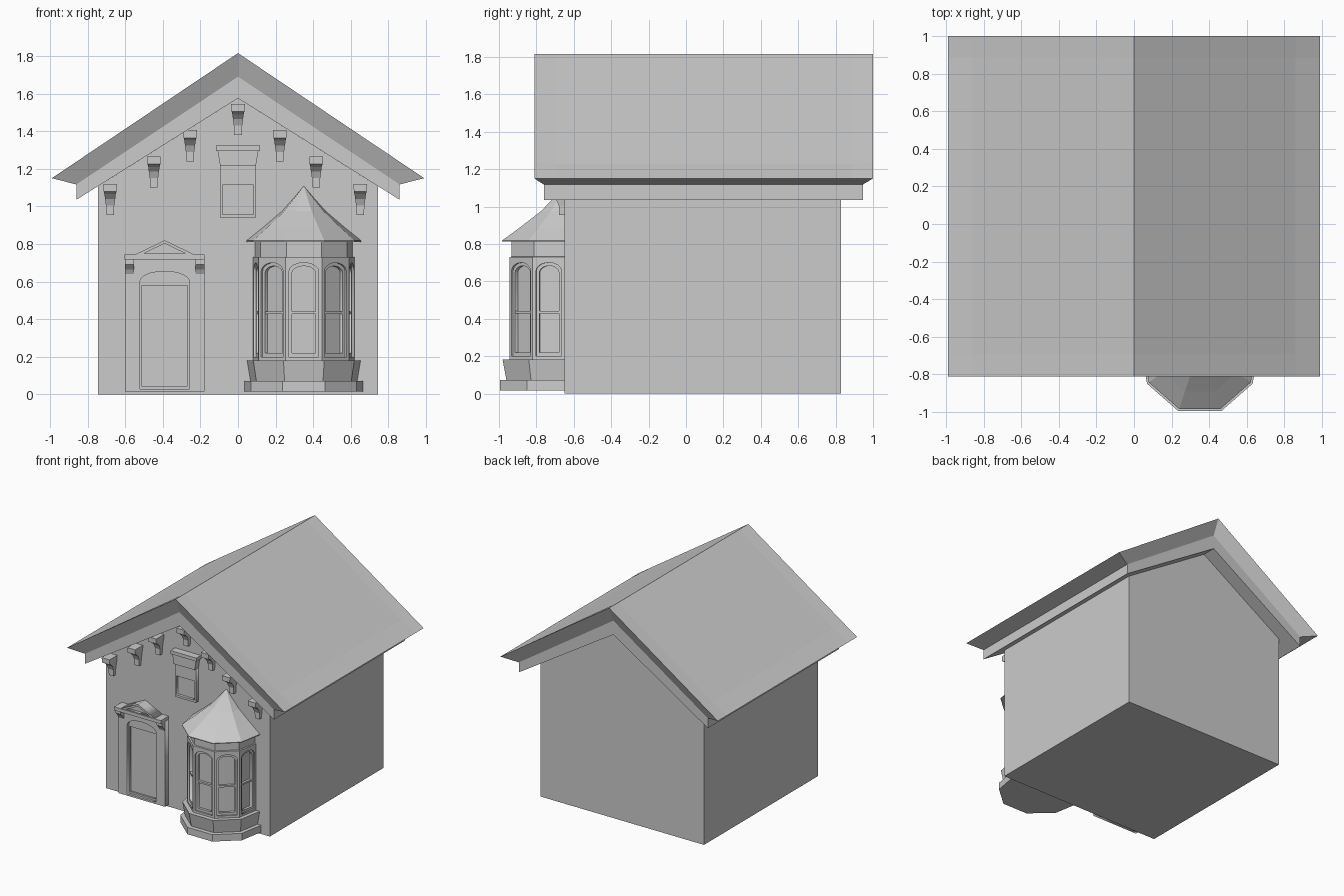
import bpy, bmesh, math
from mathutils import Vector, Matrix

if "Cube" in bpy.data.objects:
    bpy.data.objects.remove(bpy.data.objects["Cube"])

GREY = bpy.data.materials.new("plain_grey")
GREY.diffuse_color = (0.6, 0.6, 0.6, 1)
GREY.use_nodes = True
GREY.node_tree.nodes["Principled BSDF"].inputs["Base Color"].default_value = GREY.diffuse_color
WALL = -0.65          # y of the front wall


def finish(name, bm):
    bmesh.ops.recalc_face_normals(bm, faces=bm.faces)
    me = bpy.data.meshes.new(name)
    bm.to_mesh(me)
    bm.free()
    me.materials.append(GREY)
    ob = bpy.data.objects.new(name, me)
    bpy.context.collection.objects.link(ob)
    return ob


def loft(name, rings, caps=None):
    """Skin closed rings; caps lists index groups to fill on both ends."""
    bm = bmesh.new()
    rows = [[bm.verts.new(p) for p in r] for r in rings]
    n = len(rings[0])
    for a, b in zip(rows, rows[1:]):
        for i in range(n):
            j = (i + 1) % n
            bm.faces.new((a[i], a[j], b[j], b[i]))
    for row in (rows[0], rows[-1]):
        for group in (caps or [range(n)]):
            bm.faces.new([row[i] for i in group])
    return finish(name, bm)


def prism(name, profile, y0, y1):
    """Extrude an x,z profile along y."""
    return loft(name, [[(x, y, z) for x, z in profile] for y in (y0, y1)])


def box(name, x0, x1, z0, z1, depth):
    """Box standing proud of the front wall."""
    return prism(name, [(x0, z0), (x1, z0), (x1, z1), (x0, z1)], WALL + 0.01, WALL - depth)


def arch(x0, x1, z0, spring, top, n=10):
    """Outline of an opening with a segmental arched head."""
    c, r = (x0 + x1) / 2, (x1 - x0) / 2
    head = [(c + r * math.cos(math.pi * i / n),
             spring + (top - spring) * math.sin(math.pi * i / n)) for i in range(n + 1)]
    return [(x0, z0), (x1, z0)] + head


def rect(x0, x1, z0, z1):
    return [(x0, z0), (x1, z0), (x1, z1), (x0, z1)]


def frame(name, outer, hole, depth, matrix):
    """Flat panel with an opening; local x, up, outward; front face at 0."""
    cu = bpy.data.curves.new(name, 'CURVE')
    cu.dimensions = '2D'
    cu.fill_mode = 'BOTH'
    cu.extrude = depth / 2
    for pts in (outer, hole):
        sp = cu.splines.new('POLY')
        sp.points.add(len(pts) - 1)
        for p, q in zip(sp.points, pts):
            p.co = (q[0], q[1], 0, 1)
        sp.use_cyclic_u = True
    tmp = bpy.data.objects.new(name + "_curve", cu)
    bpy.context.collection.objects.link(tmp)
    me = bpy.data.meshes.new_from_object(tmp.evaluated_get(bpy.context.evaluated_depsgraph_get()))
    bpy.data.objects.remove(tmp)
    me.transform(matrix @ Matrix.Translation((0, 0, -depth / 2)))
    me.materials.clear()
    me.materials.append(GREY)
    ob = bpy.data.objects.new(name, me)
    bpy.context.collection.objects.link(ob)
    return ob


def facing(origin, along):
    """Matrix for a vertical panel: x along the facet, y up, z outward."""
    d, up = Vector(along).normalized(), Vector((0, 0, 1))
    m = Matrix((d, up, d.cross(up))).transposed().to_4x4()
    return Matrix.Translation(origin) @ m


# House walls with gables
prism("house_walls", [(-0.745, 0), (0.745, 0), (0.745, 1.107), (0, 1.575), (-0.745, 1.107)], WALL, 0.83)


# Roof eaves: outer edge, sloped underside, vertical fascia, soffit
def roof_ring(hx, y0, y1, eave, ridge):
    return [(-hx, y0, eave), (0, y0, ridge), (hx, y0, eave),
            (hx, y1, eave), (0, y1, ridge), (-hx, y1, eave)]


bm = bmesh.new()
rows = [[bm.verts.new(p) for p in r] for r in (
    roof_ring(0.99, -0.81, 1.0, 1.15, 1.815),
    roof_ring(0.86, -0.76, 0.945, 1.117, 1.69),
    roof_ring(0.86, -0.76, 0.945, 1.035, 1.575))]
for a, b in zip(rows, rows[1:]):
    for i in range(6):
        j = (i + 1) % 6
        bm.faces.new((a[i], a[j], b[j], b[i]))
for group in ((0, 1, 4, 5), (1, 2, 3, 4)):
    bm.faces.new([rows[-1][i] for i in group])
# Roof slopes with a slightly sunken field inside a border
xs, ys = (-0.99, -0.86, 0, 0.86, 0.99), (-0.81, -0.69, 0.885, 1.0)
grid = []
for j, y in enumerate(ys):
    grid.append([bm.verts.new((x, y, 1.815 - 0.6717 * abs(x)
                 - (0.01 if j in (1, 2) and i in (1, 3) else 0))) for i, x in enumerate(xs)])
for j in range(3):
    for i in range(4):
        bm.faces.new((grid[j][i], grid[j][i + 1], grid[j + 1][i + 1], grid[j + 1][i]))
bmesh.ops.remove_doubles(bm, verts=bm.verts, dist=0.0005)
finish("roof", bm)

# Gable brackets: (depth, half width, height above foot)
BRACKET = [(0.03, 0.02, 0), (0.03, 0.022, 0.05), (0.045, 0.027, 0.085),
           (0.07, 0.03, 0.11), (0.10, 0.034, 0.125), (0.10, 0.036, 0.165)]
for k, (x, z) in enumerate([(-0.68, 0.955), (-0.447, 1.10), (-0.255, 1.24), (0, 1.38),
                            (0.223, 1.24), (0.415, 1.10), (0.65, 0.955)]):
    loft("bracket_%d" % (k + 1),
         [[(x - w, WALL + 0.005, z + h), (x + w, WALL + 0.005, z + h),
           (x + w, WALL - d, z + h), (x - w, WALL - d, z + h)] for d, w, h in BRACKET])

# Gable window: frame, sash panel and tapered head
front = facing((0, WALL - 0.035, 0), (1, 0, 0))
frame("gable_window_frame", rect(-0.095, 0.095, 0.94, 1.22), rect(-0.082, 0.082, 0.958, 1.115), 0.035, front)
box("gable_window_pane", -0.085, 0.085, 0.95, 1.12, 0.012)
prism("gable_window_head", [(-0.095, 1.215), (0.095, 1.215), (0.108, 1.295), (-0.108, 1.295)], WALL + 0.01, WALL - 0.05)
box("gable_window_cap", -0.118, 0.118, 1.295, 1.323, 0.06)

# Door: surround, arched opening, leaf and consoles
DX = -0.39
front = facing((DX, WALL - 0.045, 0), (1, 0, 0))
frame("door_surround", rect(-0.212, 0.212, 0.015, 0.72),
      arch(-0.132, 0.132, 0.03, 0.60, 0.655), 0.045, front)
box("door_back", DX - 0.14, DX + 0.14, 0.02, 0.67, 0.012)
frame("door_leaf_border", arch(-0.132, 0.132, 0.03, 0.60, 0.655), rect(-0.122, 0.122, 0.045, 0.58),
      0.015, facing((DX, WALL - 0.025, 0), (1, 0, 0)))
for s in (-1, 1):
    x = DX + s * 0.187
    loft("door_console_%s" % ("left" if s < 0 else "right"),
         [[(x - 0.024, WALL, z), (x + 0.024, WALL, z), (x + 0.024, WALL - d, z), (x - 0.024, WALL - d, z)]
          for d, z in ((0.047, 0.64), (0.06, 0.665), (0.085, 0.69), (0.085, 0.72))])
# Door cornice and pediment
box("door_cornice", DX - 0.213, DX + 0.213, 0.717, 0.745, 0.10)
prism("pediment_core", [(DX - 0.13, 0.745), (DX + 0.13, 0.745), (DX, 0.805)], WALL + 0.01, WALL - 0.07)
frame("pediment_rim", [(-0.16, 0.743), (0.16, 0.743), (0, 0.82)],
      [(-0.11, 0.75), (0.11, 0.75), (0, 0.803)], 0.10, facing((DX, WALL - 0.095, 0), (1, 0, 0)))

# Bay window plan, relative to its centre on the wall
BX = 0.35
HALF = [(0.27, 0), (0.24, -0.172), (0.097, -0.297)]
PLAN = [(-x, y) for x, y in HALF] + HALF[::-1]


def bay_ring(s, z):
    return [(BX + x * s, WALL + y * s + 0.002, z) for x, y in PLAN]


def bay(name, levels):
    loft(name, [bay_ring(s, z) for s, z in levels])


bay("bay_plinth", [(1.17, 0.015), (1.17, 0.072)])
bay("bay_apron", [(1.05, 0.07), (1.12, 0.182)])
bay("bay_glass", [(0.87, 0.18), (0.87, 0.73)])
bay("bay_head", [(1.0, 0.715), (1.0, 0.73), (0.96, 0.732), (0.96, 0.817)])
bay("bay_roof", [(1.13, 0.812), (1.13, 0.818), (0.82, 0.885), (0.43, 0.975), (0.2, 1.045), (0.005, 1.107)])

# Bay windows: arched frame, sash and crossbar on each facet
ring = [Vector(p) for p in bay_ring(1.0, 0)]
for k, (a, b) in enumerate(zip(ring, ring[1:])):
    w = (b - a).length / 2
    m = facing((a + b) / 2, b - a)
    back = m @ Matrix.Translation((0, 0, -0.012))
    frame("bay_frame_%d" % (k + 1), rect(-w, w, 0.18, 0.72),
          arch(-w + 0.018, w - 0.018, 0.2, 0.655, 0.70), 0.03, m)
    frame("bay_sash_%d" % (k + 1), arch(-w + 0.017, w - 0.017, 0.2, 0.655, 0.70),
          arch(-w + 0.034, w - 0.034, 0.22, 0.645, 0.683), 0.02, back)
    bm = bmesh.new()
    bmesh.ops.create_cube(bm, size=1, matrix=m @ Matrix.Translation((0, 0.435, -0.025))
                          @ Matrix.Diagonal((2 * w - 0.06, 0.014, 0.02, 1)))
    finish("bay_crossbar_%d" % (k + 1), bm)
